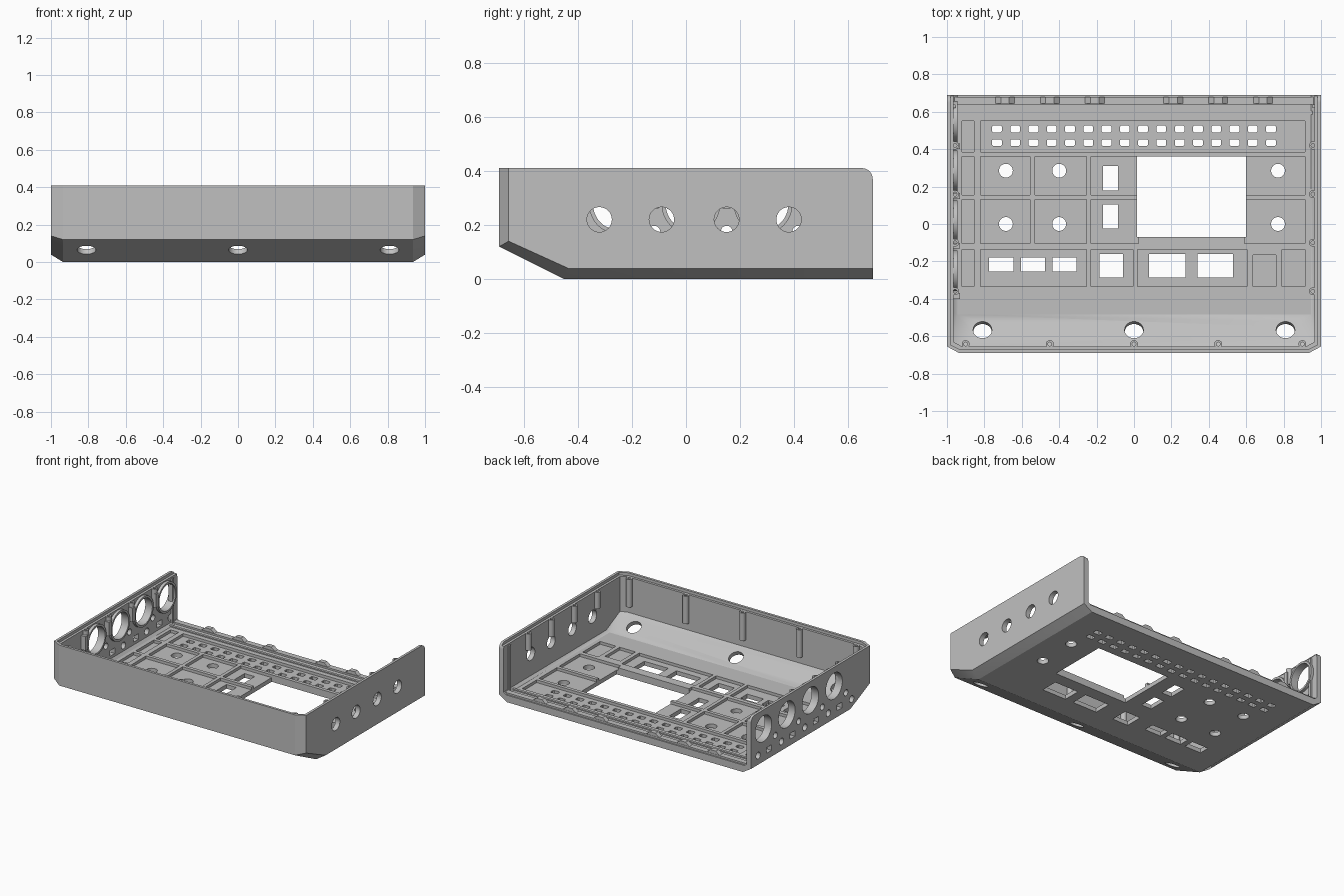
import bpy, bmesh, math
from mathutils import Matrix, Vector

if "Cube" in bpy.data.objects:
    bpy.data.objects.remove(bpy.data.objects["Cube"])

grey = bpy.data.materials.new("case_grey")
grey.diffuse_color = (0.53, 0.53, 0.53, 1)
grey.use_nodes = True
grey.node_tree.nodes["Principled BSDF"].inputs["Base Color"].default_value = grey.diffuse_color


def finish(name, bm):
    bmesh.ops.recalc_face_normals(bm, faces=bm.faces[:])
    me = bpy.data.meshes.new(name)
    bm.to_mesh(me)
    bm.free()
    me.materials.append(grey)
    ob = bpy.data.objects.new(name, me)
    bpy.context.collection.objects.link(ob)
    return ob


def hull(bm, pts):
    vs = [bm.verts.new(p) for p in pts]
    bmesh.ops.convex_hull(bm, input=vs)
    bmesh.ops.dissolve_limit(bm, angle_limit=0.01, verts=bm.verts[:], edges=bm.edges[:])


def both(pts):
    return [(s * x, y, z) for x, y, z in pts for s in (1, -1)]


def box(bm, x0, x1, y0, y1, z0, z1):
    m = Matrix.Translation(((x0 + x1) / 2, (y0 + y1) / 2, (z0 + z1) / 2))
    bmesh.ops.create_cube(bm, size=1, matrix=m @ Matrix.Diagonal((x1 - x0, y1 - y0, z1 - z0, 1)))


def rod(bm, c, axis, r, length, n=32):
    m = Matrix.Translation(c) @ Vector((0, 0, 1)).rotation_difference(Vector(axis)).to_matrix().to_4x4()
    bmesh.ops.create_cone(bm, cap_ends=True, segments=n, radius1=r, radius2=r, depth=length, matrix=m)


def tube(bm, c, axis, r_out, r_in, length, n=32):
    m = Matrix.Translation(c) @ Vector((0, 0, 1)).rotation_difference(Vector(axis)).to_matrix().to_4x4()
    rings = []
    for r, z in ((r_out, -.5), (r_out, .5), (r_in, .5), (r_in, -.5)):
        rings.append([bm.verts.new(m @ Vector((r * math.cos(2 * math.pi * i / n),
                     r * math.sin(2 * math.pi * i / n), z * length))) for i in range(n)])
    for a, b in zip(rings, rings[1:] + rings[:1]):
        for i in range(n):
            j = (i + 1) % n
            bm.faces.new((a[i], a[j], b[j], b[i]))


def cut(target, name, bm):
    tool = finish(name, bm)
    tool.hide_render = True
    mod = target.modifiers.new(name, 'BOOLEAN')
    mod.operation = 'DIFFERENCE'
    mod.solver = 'EXACT'
    mod.object = tool
    bpy.context.view_layer.objects.active = target
    bpy.ops.object.modifier_apply(modifier=mod.name)
    bpy.data.objects.remove(tool)


# Outer case body with chamfered corners, sloped front and rounded rear top
pts = [(1, .69, .04), (.935, .69, 0), (.935, -.45, 0), (1, -.435, .04), (.935, -.69, .12),
       (1, -.655, .14), (.935, -.69, .41), (1, -.655, .41)]
for i in range(7):
    a = math.pi / 12 * i
    pts.append((1, .65 + .04 * math.cos(a), .37 + .04 * math.sin(a)))
bm = bmesh.new()
hull(bm, both(pts))
case = finish("case_shell", bm)

# Main cavity, open at top and back
bm = bmesh.new()
hull(bm, both([(.965, 1, .065), (.945, 1, .05), (.945, -.483, .05), (.965, -.475, .065),
               (.92, -.655, .136), (.965, -.63, .14), (.92, -.655, 1), (.965, -.63, 1), (.965, 1, 1)]))
cut(case, "cavity", bm)

# Thin lip around the top rim
bm = bmesh.new()
hull(bm, both([(x, y, z) for z in (.39, .6) for x, y in ((.982, 1), (.982, -.645), (.927, -.672))]))
cut(case, "rim_step", bm)

# Shallow floor pockets separated by ribs
bm = bmesh.new()
upper, middle, lower = (.155, .36), (-.105, .13), (-.335, -.135)
pockets = [(-.82, .915, .385, .55), (.635, .76, -.335, -.165)]
pockets += [(-.92, -.855) + r for r in ((.385, .55), upper, middle, lower)]
for row in (upper, middle):
    pockets += [c + row for c in ((-.82, -.555), (-.53, -.255), (-.23, .025), (.59, .915))]
pockets += [c + lower for c in ((-.82, -.255), (-.23, -.005), (.02, .605), (.79, .915))]
for p in pockets:
    box(bm, *p, .03, .1)
cut(case, "floor_pockets", bm)

# Floor openings: screen, vents, knobs and sockets
bm = bmesh.new()
openings = [(.015, .6, -.07, .36), (-.165, -.085, .18, .31), (-.165, -.085, -.025, .105)]
openings += [(a, a + .13, -.255, -.18) for a in (-.775, -.605, -.437)]
openings += [(a, b, -.285, -.16) for a, b in ((-.185, -.06), (.08, .275), (.34, .53))]
for o in openings:
    box(bm, *o, -.1, .2)
for i in range(16):
    x = -.733 + i * .0977
    for y in (.508, .435):
        hull_pts = [(x + s * dx, y + t * dy, z) for s in (1, -1) for t in (1, -1)
                    for dx, dy in ((.026, .012), (.02, .018)) for z in (-.1, .2)]
        vs = [bm.verts.new(p) for p in hull_pts]
        bmesh.ops.convex_hull(bm, input=vs)
for x in (-.685, -.4, .77):
    for y in (0, .285):
        rod(bm, (x, y, .05), (0, 0, 1), .037, .3)
cut(case, "floor_openings", bm)

# Holes in the sloped front and both side walls
bm = bmesh.new()
for x in (-.81, 0, .81):
    rod(bm, (x, -.578, .068), (0, .447, .894), .05, .16)
for y in (-.32, -.09, .15, .38):
    rod(bm, (1, y, .22), (1, 0, 0), .046, .2)
big_y = (-.25, .018, .285, .55)
for y in big_y:
    rod(bm, (-1, y, .275), (1, 0, 0), .093, .2, 48)
    box(bm, -1.1, -.9, y - .09, y - .035, .085, .125)
    rod(bm, (-1, y - .135, .175), (1, 0, 0), .022, .2, 20)
for i in range(5):
    rod(bm, (-1, -.45 + i * .265, .105), (1, 0, 0), .024, .2, 20)
cut(case, "wall_holes", bm)

# Raised collars and latch blocks inside the left wall
bm = bmesh.new()
for y in big_y:
    tube(bm, (-.957, y, .275), (1, 0, 0), .108, .093, .025, 48)
finish("jack_collars", bm)
bm = bmesh.new()
for y in big_y:
    box(bm, -.968, -.93, y - .15, y - .12, .26, .36)
finish("latch_blocks", bm)

# Screw bosses around the rim
bm = bmesh.new()
for x in (-.9, -.45, 0, .45, .9):
    tube(bm, (x, -.642, .29), (0, 0, 1), .021, .01, .2, 20)
for s in (1, -1):
    for y in (.42, .16, -.1, -.36):
        tube(bm, (s * .957, y, .33), (0, 0, 1), .021, .01, .12, 20)
finish("screw_bosses", bm)

# Rear floor ridges and vertical panel guides
bm = bmesh.new()
box(bm, -.967, .967, .64, .68, .045, .062)
box(bm, -.967, .967, .585, .603, .045, .058)
for s in (1, -1):
    box(bm, s * .97 - .015, s * .97 + .015, .62, .64, .05, .38)
finish("rear_panel_guides", bm)

# Low humps on the rear ridge
bm = bmesh.new()
for x in (-.69, -.45, -.21, .21, .45, .69):
    vs = [bm.verts.new((x + dx, y, z)) for y in (.645, .678)
          for dx, z in ((-.06, .055), (-.022, .085), (.022, .085), (.06, .055))]
    bmesh.ops.convex_hull(bm, input=vs)
finish("rear_humps", bm)

bpy.ops.object.select_all(action='SELECT')
bpy.ops.object.shade_smooth_by_angle(angle=math.radians(25))
